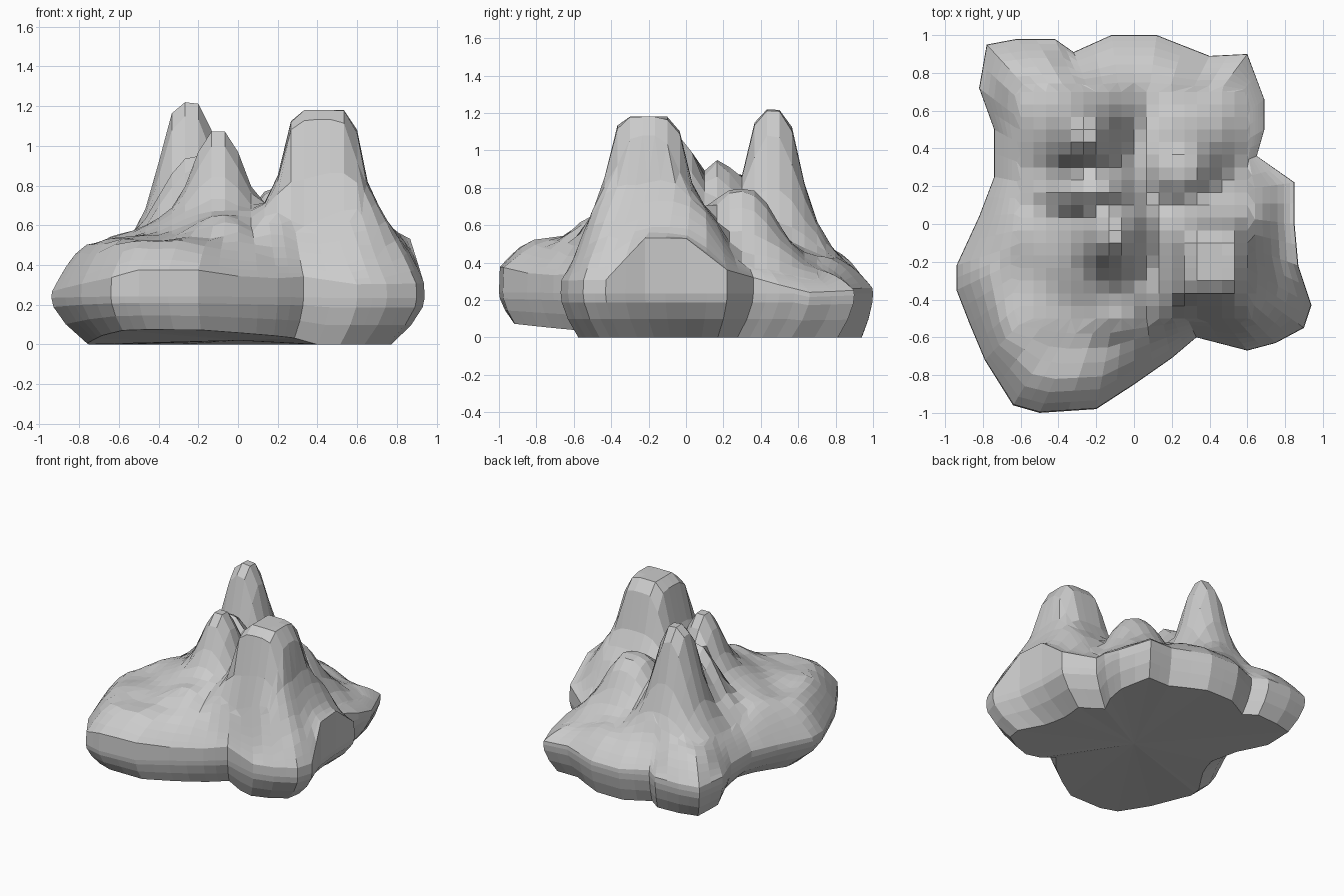
import bpy, bmesh, math

if "Cube" in bpy.data.objects:
    bpy.data.objects.remove(bpy.data.objects["Cube"])

# Widest outline of the rock seen from above: x, y, height where the wall meets the top
OUTLINE = [(-.94, -.22, .26), (-.94, -.35, .26), (-.87, -.53, .28), (-.79, -.72, .30),
           (-.64, -.96, .33), (-.5, -1, .37), (-.2, -.98, .37), (0, -.85, .34),
           (.2, -.71, .33), (.33, -.6, .34), (.6, -.67, .3), (.75, -.63, .3), (.9, -.55, .3),
           (.94, -.43, .3), (.87, -.22, .53), (.85, 0, .53), (.85, .22, .36), (.65, .36, .32),
           (.69, .5, .28), (.69, .66, .24), (.6, .9, .25), (.4, .89, .26), (.12, 1, .26),
           (-.12, 1, .26), (-.32, .91, .27), (-.42, .98, .27), (-.62, .98, .27),
           (-.78, .95, .27), (-.82, .72, .28), (-.74, .5, .28), (-.74, .25, .28), (-.82, .04, .27)]

# Plateau heights at a few places
BASE = [(-.68, -.3, .51), (-.4, -.7, .52), (-.1, -.7, .52), (.15, -.54, .52), (-.08, -.48, .66),
        (-.4, -.42, .55), (.06, -.35, .68), (.5, -.54, .58), (.76, -.2, .61), (.7, .2, .46),
        (.5, .65, .36), (0, .8, .42), (-.6, .78, .47), (-.55, .3, .47), (.08, .1, .66),
        (-.2, .28, .8), (-.35, -.15, .6)]

# Peaks: centre, x/y stretch, squareness, profile of (radius, height)
PEAKS = [
    (-.25, .46, 1, 1, 2.4, [(0, 1.23), (.06, 1.21), (.11, 1.12), (.16, .87), (.23, .64), (.32, .5), (.5, .32)]),
    (-.1, -.07, 1, 1.15, 2, [(0, 1.09), (.05, 1.07), (.1, .98), (.15, .83), (.22, .7), (.36, .59), (.55, .44)]),
    (.42, -.21, 1, 1.06, 4, [(0, 1.18), (.12, 1.18), (.18, 1.08), (.2, .9), (.26, .75), (.36, .61), (.5, .4)]),
    (.24, .29, 1, 1, 2.2, [(0, .8), (.1, .78), (.17, .68), (.25, .53), (.4, .38), (.6, .25)]),
    (-.2, .17, 1.3, .8, 2, [(0, .95), (.07, .93), (.13, .8), (.22, .6), (.4, .4)]),
]
RIM = .22            # width of the rounded rim
CX, CY, HALF, CELLS = 0, .1, .6, 18   # square grid in the middle


def lerp_profile(profile, r):
    for (r0, h0), (r1, h1) in zip(profile, profile[1:]):
        if r <= r1:
            return h0 + (h1 - h0) * (r - r0) / (r1 - r0)
    return 0.0


def smooth_max(a, b, k=.05):
    d = max(k - abs(a - b), 0) / k
    return max(a, b) + d * d * k / 4


def rim_near(x, y):
    """Distance to the outline and the rim height at the nearest point."""
    best = (9, 0)
    for a, b in zip(OUTLINE, OUTLINE[1:] + OUTLINE[:1]):
        dx, dy = b[0] - a[0], b[1] - a[1]
        t = max(0, min(1, ((x - a[0]) * dx + (y - a[1]) * dy) / (dx * dx + dy * dy)))
        d = math.hypot(x - a[0] - dx * t, y - a[1] - dy * t)
        best = min(best, (d, a[2] + (b[2] - a[2]) * t))
    return best


def height(x, y):
    ws = [(1 / ((x - a) ** 2 + (y - b) ** 2 + .004) ** 1.5, h) for a, b, h in BASE]
    h = sum(w * z for w, z in ws) / sum(w for w, _ in ws)
    for px, py, sx, sy, p, prof in PEAKS:
        r = (abs((x - px) / sx) ** p + abs((y - py) / sy) ** p) ** (1 / p)
        h = smooth_max(h, lerp_profile(prof, r))
    d, rim = rim_near(x, y)
    return rim + (h - rim) * math.sin(min(1, d / RIM) * math.pi / 2)


# Columns around the rock: every outline edge is cut in two, sorted by angle
columns = []
for a, b in zip(OUTLINE, OUTLINE[1:] + OUTLINE[:1]):
    for k in range(2):
        columns.append([p + (q - p) * k / 2 for p, q in zip(a, b)])


def angle(x, y):
    return math.atan2(y - CY, x - CX) % (2 * math.pi)


columns.sort(key=lambda c: angle(c[0], c[1]))
n = len(columns)
bm = bmesh.new()
rings = []

# Undercut foot and wall: deep at the sides, shallow front and back;
# the front lobe hovers slightly above the ground
for inset, f in ((1, 0), (.4, .38), (.06, .72), (0, .9)):
    ring = []
    for x, y, rim in columns:
        r = math.hypot(x, y)
        s = 1 - inset * (.06 + .15 * (x / r) ** 2) / r
        foot = .075 * max(0, min(1, (-.3 - y) / .7)) if x < .4 else 0
        ring.append(bm.verts.new((x * s, y * s, foot + (min(rim, .26) - foot) * f)))
    rings.append(ring)

# Rounded rim band running in to the edge of the square grid
for t in (.01, .1, .22, .36, .52, .68, .84):
    ring = []
    for x, y, rim in columns:
        dx, dy = x - CX, y - CY
        s = 1 + (HALF / max(abs(dx), abs(dy)) - 1) * t
        px, py = CX + dx * s, CY + dy * s
        ring.append(bm.verts.new((px, py, height(px, py))))
    rings.append(ring)

for lo, hi in zip(rings, rings[1:]):
    for i in range(n):
        j = (i + 1) % n
        bm.faces.new((lo[i], lo[j], hi[j], hi[i]))

# Mountain tops: a square grid of faces
grid = []
for i in range(CELLS + 1):
    xs = CX - HALF + 2 * HALF * i / CELLS
    col = []
    for j in range(CELLS + 1):
        ys = CY - HALF + 2 * HALF * j / CELLS
        col.append(bm.verts.new((xs, ys, height(xs, ys))))
    grid.append(col)
for i in range(CELLS):
    for j in range(CELLS):
        bm.faces.new((grid[i][j], grid[i + 1][j], grid[i + 1][j + 1], grid[i][j + 1]))

# Zip the rim band to the grid edge, walking both loops by angle
edge = [grid[i][j] for i in range(CELLS + 1) for j in range(CELLS + 1)
        if i in (0, CELLS) or j in (0, CELLS)]
edge.sort(key=lambda v: angle(v.co.x, v.co.y))
outer = rings[-1]


def unrolled(loop, i):
    v = loop[i % len(loop)]
    return angle(v.co.x, v.co.y) + 2 * math.pi * (i // len(loop))


a = b = 0
while a < n or b < len(edge):
    if b >= len(edge) or (a < n and unrolled(outer, a + 1) <= unrolled(edge, b + 1)):
        bm.faces.new((outer[a % n], outer[(a + 1) % n], edge[b % len(edge)]))
        a += 1
    else:
        bm.faces.new((outer[a % n], edge[(b + 1) % len(edge)], edge[b % len(edge)]))
        b += 1

# Flat underside
c = bm.verts.new((0, 0, .02))
for i in range(n):
    bm.faces.new((rings[0][i], rings[0][(i + 1) % n], c))
bmesh.ops.recalc_face_normals(bm, faces=bm.faces)

mesh = bpy.data.meshes.new("rock_mountain")
bm.to_mesh(mesh)
bm.free()
rock = bpy.data.objects.new("rock_mountain", mesh)
bpy.context.collection.objects.link(rock)
